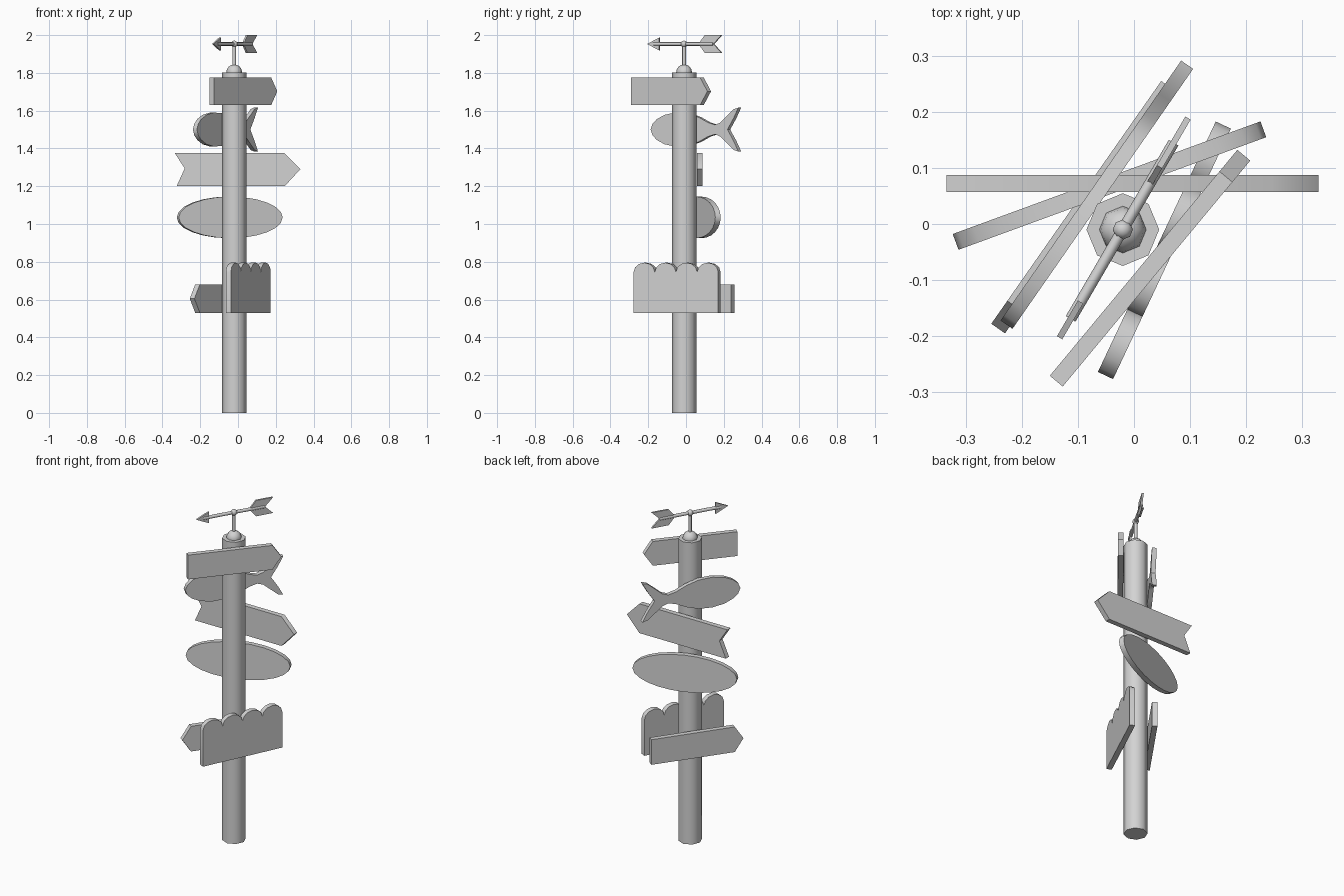
import bpy, bmesh, math
from mathutils import Matrix, Vector

cube = bpy.data.objects.get("Cube")
if cube:
    bpy.data.objects.remove(cube, do_unlink=True)

mat = bpy.data.materials.new("plain_grey")
mat.use_nodes = True
grey = (0.65, 0.65, 0.65, 1)
mat.diffuse_color = grey
mat.node_tree.nodes["Principled BSDF"].inputs["Base Color"].default_value = grey

POLE_X, POLE_Y, POLE_R, POLE_TOP = -0.02, -0.01, 0.065, 1.803
parts = []


def finish(name, bm):
    bmesh.ops.recalc_face_normals(bm, faces=bm.faces)
    mesh = bpy.data.meshes.new(name)
    bm.to_mesh(mesh)
    bm.free()
    mesh.materials.append(mat)
    obj = bpy.data.objects.new(name, mesh)
    bpy.context.collection.objects.link(obj)
    parts.append(obj)


def board(name, outline, start, degrees, thickness=0.03):
    """Upright plate: outline is (distance along, height), starting at a plan point."""
    a = math.radians(degrees)
    along = Vector((math.cos(a), math.sin(a), 0))
    across = Vector((math.sin(a), -math.cos(a), 0))
    origin = Vector((start[0], start[1], 0)) - across * thickness / 2
    bm = bmesh.new()
    verts = [bm.verts.new(origin + along * s + Vector((0, 0, z))) for s, z in outline]
    face = bm.faces.new(verts)
    out = bmesh.ops.extrude_face_region(bm, geom=[face])
    moved = [v for v in out["geom"] if isinstance(v, bmesh.types.BMVert)]
    bmesh.ops.translate(bm, verts=moved, vec=across * thickness)
    finish(name, bm)


def rod(name, p, q, radius, sides=8):
    p, q = Vector(p), Vector(q)
    turn = (q - p).to_track_quat("Z", "Y").to_matrix().to_4x4()
    bm = bmesh.new()
    bmesh.ops.create_cone(bm, cap_ends=True, segments=sides, radius1=radius,
                          radius2=radius, depth=(q - p).length,
                          matrix=Matrix.Translation((p + q) / 2) @ turn)
    finish(name, bm)


def ball(name, z, radius, rings):
    bm = bmesh.new()
    bmesh.ops.create_uvsphere(bm, u_segments=8, v_segments=rings, radius=radius,
                              matrix=Matrix.Translation((POLE_X, POLE_Y, z)))
    finish(name, bm)


def pointed(length, low, high, tip):
    """Plank with one pointed end."""
    return [(0, low), (length - tip, low), (length, (low + high) / 2),
            (length - tip, high), (0, high)]


# Pole
rod("pole", (POLE_X, POLE_Y, 0), (POLE_X, POLE_Y, POLE_TOP), POLE_R)

# Pointed planks, top and bottom
board("top_sign", pointed(0.525, 1.63, 1.775, 0.05), (-0.139, -0.281), 50.3)
low = [(0.53 - s, z) for s, z in pointed(0.53, 0.53, 0.68, 0.05)]
board("bottom_sign", low, (-0.243, -0.187), 55)

# Fish: upper half mirrored below, with a notched tail
half = [(0.012, 0.03), (0.04, 0.055), (0.09, 0.078), (0.16, 0.09), (0.24, 0.086),
        (0.31, 0.065), (0.37, 0.037), (0.415, 0.025), (0.45, 0.037), (0.495, 0.075),
        (0.535, 0.108), (0.566, 0.116), (0.535, 0.06)]
fish = [(0, 1.5)] + [(s, 1.5 + h) for s, h in half] + [(0.495, 1.5)]
fish += [(s, 1.5 - h) for s, h in reversed(half)]
board("fish_sign", fish, (-0.228, -0.18), 55.2, 0.026)

# Arrow with a swallow tail
board("arrow_sign", [(0, 1.375), (0.053, 1.295), (0.01, 1.2), (0.582, 1.2),
                     (0.665, 1.29), (0.582, 1.375)], (-0.335, 0.0725), 0)

# Oval
oval = []
for i in range(24):
    t = math.tau * i / 24
    oval.append((0.293 + 0.293 * math.cos(t), 1.035 + 0.11 * math.sin(t)))
board("oval_sign", oval, (-0.319, -0.032), 20.1)

# Board with a scalloped top
width, count, steps = 0.495, 4, 6
r = width / count / 2
scallop = [(width, 0.53), (0, 0.53), (0, 0.745)]
for n in range(count):
    for i in range(1, steps + 1):
        t = math.pi * i / steps
        scallop.append((r * (2 * n + 1 - math.cos(t)), 0.745 + 0.05 * math.sin(t)))
board("scalloped_sign", scallop, (-0.051, -0.271), 64.8)

# Finial and weather vane
VANE_Z, VANE_DEG = 1.953, 59.7
ball("finial_dome", POLE_TOP, 0.042, 8)
rod("vane_spindle", (POLE_X, POLE_Y, POLE_TOP), (POLE_X, POLE_Y, VANE_Z), 0.01)
ball("vane_ball", VANE_Z, 0.018, 6)
ux, uy = math.cos(math.radians(VANE_DEG)), math.sin(math.radians(VANE_DEG))
rod("vane_rod", (POLE_X - 0.185 * ux, POLE_Y - 0.185 * uy, VANE_Z),
    (POLE_X + 0.18 * ux, POLE_Y + 0.18 * uy, VANE_Z), 0.01)
head = [(-0.224, 0), (-0.15, -0.034), (-0.15, 0.034)]
tail = [(0.09, 0), (0.13, 0.047), (0.231, 0.047), (0.183, 0), (0.231, -0.047), (0.13, -0.047)]
for name, shape in (("vane_head", head), ("vane_tail", tail)):
    board(name, [(s, VANE_Z + h) for s, h in shape], (POLE_X, POLE_Y), VANE_DEG, 0.011)

# Soft shading on round rims, crisp edges elsewhere
bpy.ops.object.select_all(action="DESELECT")
for obj in parts:
    obj.select_set(True)
bpy.context.view_layer.objects.active = parts[0]
bpy.ops.object.shade_smooth_by_angle(angle=math.radians(46))
